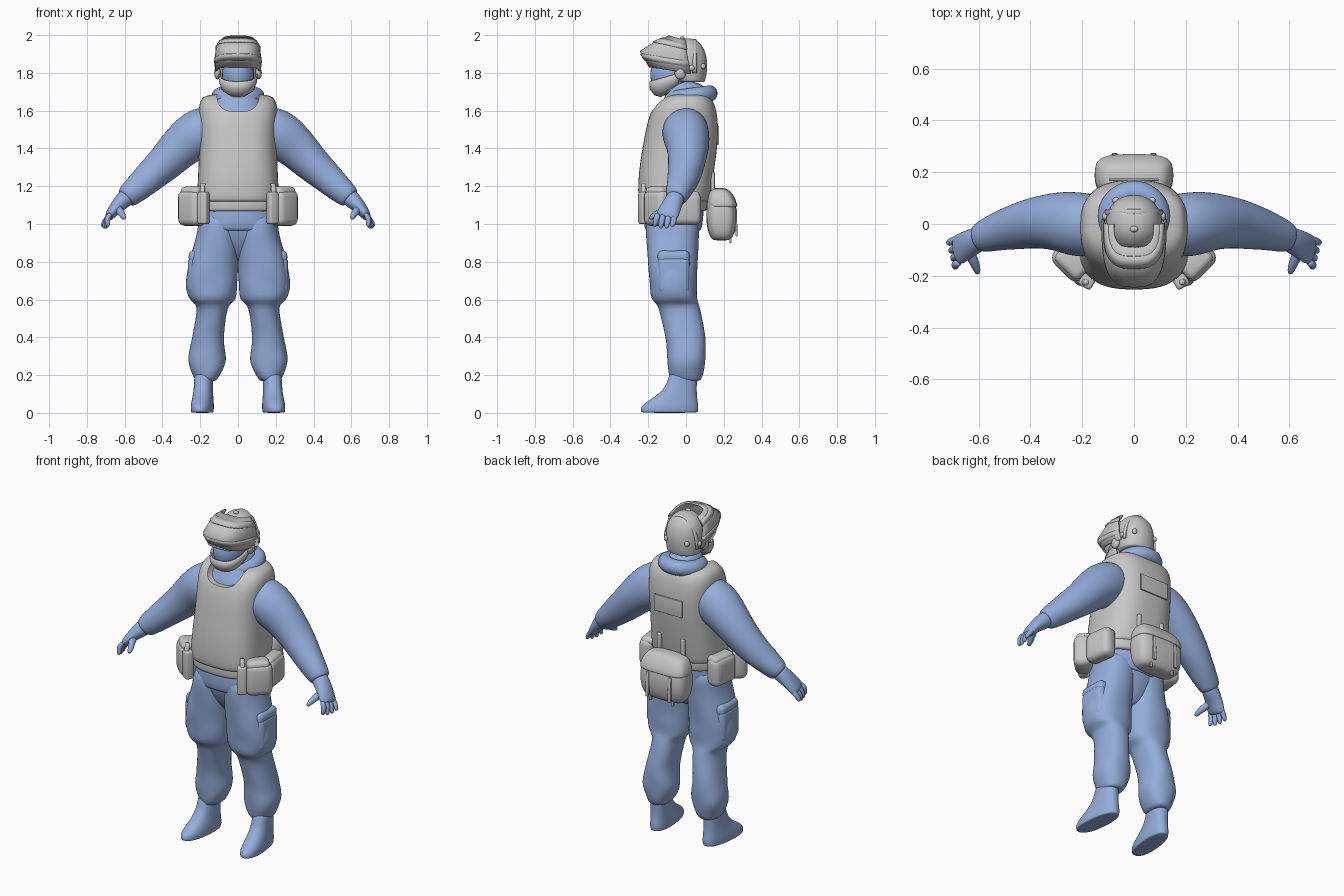
import bpy, bmesh, math
from mathutils import Vector, Matrix

if "Cube" in bpy.data.objects:
    bpy.data.objects.remove(bpy.data.objects["Cube"])

def material(name, rgb):
    m = bpy.data.materials.new(name)
    m.diffuse_color = (*rgb, 1)
    m.use_nodes = True
    m.node_tree.nodes["Principled BSDF"].inputs["Base Color"].default_value = m.diffuse_color
    return m

BLUE = material("cloth_blue", (0.30, 0.42, 0.71))
GREY = material("gear_grey", (0.57, 0.57, 0.57))

def finish(name, bm, mat, mirror=False, subsurf=0, bevel=0, solid=0):
    bmesh.ops.recalc_face_normals(bm, faces=bm.faces)
    me = bpy.data.meshes.new(name)
    bm.to_mesh(me)
    bm.free()
    me.shade_smooth()
    me.materials.append(mat)
    ob = bpy.data.objects.new(name, me)
    bpy.context.collection.objects.link(ob)
    if solid:
        m = ob.modifiers.new("thickness", 'SOLIDIFY')
        m.thickness, m.offset = solid, 0
    if bevel:
        m = ob.modifiers.new("round", 'BEVEL')
        m.width, m.segments = bevel, 4
    if subsurf:
        m = ob.modifiers.new("smooth", 'SUBSURF')
        m.levels = m.render_levels = subsurf
    if mirror:
        m = ob.modifiers.new("mirror", 'MIRROR')
        m.use_mirror_merge = False
    return ob

def skin(bm, loops):
    rings = [[bm.verts.new(p) for p in loop] for loop in loops]
    n = len(rings[0])
    for a, b in zip(rings, rings[1:]):
        for i in range(n):
            j = (i + 1) % n
            bm.faces.new((a[i], a[j], b[j], b[i]))
    bm.faces.new(rings[0])
    bm.faces.new(rings[-1])

def power(v, e):
    return math.copysign(abs(v) ** e, v)

def loft(name, mat, rings, mirror=False, square=2.3, fold=0, turn=0, n=20):
    """Stacked horizontal rings: (z, centre x, half width, front y, back y)."""
    bm, loops, e = bmesh.new(), [], 2 / square
    for z, cx, rx, yf, yb in rings:
        loop = []
        for i in range(n):
            a = math.tau * i / n
            s = 1 + fold * math.sin(3 * a + 40 * z)
            loop.append((cx + rx * s * power(math.cos(a), e),
                         (yf + yb) / 2 + (yb - yf) / 2 * s * power(math.sin(a), e), z))
        loops.append(loop)
    skin(bm, loops)
    if turn:
        bmesh.ops.rotate(bm, verts=bm.verts, cent=(rings[0][1], 0, 0),
                         matrix=Matrix.Rotation(math.radians(turn), 3, 'Z'))
    return finish(name, bm, mat, mirror, 2)

def tube(name, mat, path, mirror=False, fold=0, n=14, subsurf=2):
    """Path points: (x, y, z, radius across, radius along y)."""
    bm, loops = bmesh.new(), []
    pts = [Vector(p[:3]) for p in path]
    for k, p in enumerate(path):
        t = (pts[min(k + 1, len(pts) - 1)] - pts[max(k - 1, 0)]).normalized()
        up = t.cross(Vector((0, 1, 0))).normalized()
        side = up.cross(t)
        loop = []
        for i in range(n):
            a = math.tau * i / n
            s = 1 + fold * math.sin(3 * a + 30 * p[0])
            loop.append(pts[k] + up * p[3] * s * math.cos(a) + side * p[4] * s * math.sin(a))
        loops.append(loop)
    skin(bm, loops)
    return finish(name, bm, mat, mirror, subsurf)

def shell(name, mat, rows, thick, n=28, e=.75):
    """Curved sheet round the front: (half width, end y, front y, end z, front z)."""
    bm, grid = bmesh.new(), []
    for hw, ye, yf, ze, zf in rows:
        row = []
        for i in range(n + 1):
            t = math.pi * (i / n - 0.5)
            c = max(math.cos(t), 0) ** e
            row.append(bm.verts.new((hw * power(math.sin(t), e),
                                     ye + (yf - ye) * c, ze + (zf - ze) * c)))
        grid.append(row)
    for a, b in zip(grid, grid[1:]):
        for i in range(n):
            bm.faces.new((a[i], a[i + 1], b[i + 1], b[i]))
    return finish(name, bm, mat, solid=thick)

def box(name, mat, size, loc, rz=0, rx=0, bevel=0.02, mirror=False):
    bm = bmesh.new()
    m = (Matrix.Translation(loc) @ Matrix.Rotation(math.radians(rz), 4, 'Z')
         @ Matrix.Rotation(math.radians(rx), 4, 'X') @ Matrix.Diagonal((*size, 1)))
    bmesh.ops.create_cube(bm, size=1, matrix=m)
    return finish(name, bm, mat, mirror, bevel=bevel)

def ball(name, mat, radii, loc, mirror=False):
    bm = bmesh.new()
    bmesh.ops.create_uvsphere(bm, u_segments=28, v_segments=16, radius=1,
                              matrix=Matrix.Translation(loc) @ Matrix.Diagonal((*radii, 1)))
    return finish(name, bm, mat, mirror)

# Boots, toes turned slightly out
loft("boots", BLUE, [(0, .18, .054, -.235, .06), (.006, .18, .058, -.243, .066),
     (.035, .18, .06, -.243, .068), (.062, .18, .057, -.205, .063), (.10, .18, .052, -.145, .058),
     (.15, .18, .05, -.1, .058), (.24, .18, .05, -.085, .06)], True, turn=6)
# Trousers: baggy calf, overhang above the knee, seat
loft("trouser_legs", BLUE, [(.165, .17, .05, -.07, .07), (.18, .168, .062, -.085, .085),
     (.22, .165, .084, -.097, .095), (.28, .165, .106, -.1, .105), (.34, .162, .093, -.102, .107),
     (.40, .16, .084, -.11, .104), (.50, .143, .08, -.132, .088), (.57, .135, .082, -.15, .07),
     (.59, .135, .115, -.175, .063), (.62, .138, .132, -.188, .06), (.68, .14, .139, -.193, .06),
     (.75, .137, .136, -.2, .06), (.85, .122, .126, -.208, .065), (.95, .105, .108, -.213, .072),
     (1.08, .1, .11, -.213, .085)], True, fold=.025)
loft("trouser_seat", BLUE, [(.79, 0, .04, -.1, .0), (.86, 0, .13, -.16, .045),
     (.95, 0, .18, -.205, .07), (1.05, 0, .2, -.215, .09), (1.15, 0, .2, -.21, .1)])
loft("jacket_hem", BLUE, [(.96, 0, .19, -.2, .07), (.968, 0, .203, -.217, .082),
     (1.0, 0, .21, -.225, .09), (1.06, 0, .208, -.225, .095), (1.12, 0, .2, -.22, .1)])
box("cargo_pockets", BLUE, (.07, .17, .2), (.23, -.065, .73), bevel=.032, mirror=True)
box("cargo_flaps", BLUE, (.07, .17, .07), (.226, -.065, .825), bevel=.028, mirror=True)

# Sleeves, gloves
tube("sleeves", BLUE, [(.08, 0, 1.54, .10, .10), (.2, -.005, 1.49, .142, .136),
     (.3, .012, 1.415, .118, .115), (.39, .005, 1.32, .1, .1), (.45, -.008, 1.265, .09, .092),
     (.51, -.025, 1.21, .079, .08), (.57, -.045, 1.16, .068, .066), (.592, -.052, 1.14, .06, .058),
     (.597, -.054, 1.135, .045, .045)], True, fold=.03)
tube("palms", BLUE, [(.57, -.045, 1.16, .045, .045), (.605, -.06, 1.128, .049, .05),
     (.645, -.08, 1.09, .036, .056), (.675, -.098, 1.05, .028, .062),
     (.688, -.105, 1.03, .02, .054)], True)
for i in range(4):
    y, drop = -.056 - .031 * i, (.008, 0, 0, .008)[i]
    tube(f"finger_{i + 1}", BLUE, [(.672, y, 1.06, .015, .016), (.695, y - .008, 1.025, .016, .017),
         (.713 - .008 * i, y - .014, .995 + drop, .014, .015),
         (.72 - .01 * i, y - .018, .975 + drop, .009, .009)], True, n=10, subsurf=1)
tube("thumbs", BLUE, [(.64, -.09, 1.09, .024, .024), (.624, -.135, 1.065, .021, .021),
     (.608, -.17, 1.042, .017, .017), (.602, -.195, 1.027, .01, .01)], True, n=10, subsurf=1)

# Collar and rolled hood
loft("collar", BLUE, [(1.48, 0, .16, -.17, .12), (1.58, 0, .155, -.165, .13), (1.62, 0, .145, -.145, .13),
     (1.66, 0, .125, -.12, .14), (1.70, 0, .09, -.1, .13), (1.76, 0, .07, -.09, .06)])
bpy.ops.mesh.primitive_torus_add(major_radius=.096, minor_radius=.044, major_segments=36,
     minor_segments=14, location=(0, .028, 1.677), rotation=(math.radians(8), 0, 0))
hood = bpy.context.object
hood.name = "rolled_hood"
hood.data.materials.append(BLUE)
hood.data.shade_smooth()

# Armour vest with a squarish neckline cut at the front
vest = loft("vest", GREY, [(1.115, 0, .2, -.235, .11), (1.12, 0, .218, -.253, .122),
     (1.2, 0, .215, -.255, .137), (1.3, 0, .21, -.248, .152), (1.45, 0, .203, -.223, .172),
     (1.55, 0, .207, -.203, .17), (1.62, 0, .21, -.175, .157), (1.665, 0, .195, -.135, .137),
     (1.69, 0, .16, -.085, .1)], square=2.7, n=32)
bm = bmesh.new()
bmesh.ops.create_cone(bm, cap_ends=True, segments=40, radius1=1, radius2=1, depth=.36,
                      matrix=Matrix.Rotation(math.pi / 2, 4, 'X'))
for v in bm.verts:
    v.co = (.112 * power(v.co.x, .7), v.co.y - .13, 1.70 + .105 * power(v.co.z, .7))
cutter = finish("neck_cutter", bm, GREY)
cutter.hide_render = True
cut = vest.modifiers.new("neckline", 'BOOLEAN')
cut.object, cut.operation = cutter, 'DIFFERENCE'
bpy.ops.object.select_all(action='DESELECT')
vest.select_set(True)
bpy.context.view_layer.objects.active = vest
bpy.ops.object.convert(target='MESH')
bpy.ops.object.shade_smooth_by_angle(angle=math.radians(40))
bpy.data.objects.remove(cutter)
box("back_patch", GREY, (.19, .009, .1), (0, .171, 1.47), bevel=.002)

# Belt and pouches
loft("belt", GREY, [(1.065, 0, .212, -.228, .1), (1.07, 0, .22, -.24, .112),
     (1.13, 0, .22, -.242, .12), (1.135, 0, .21, -.23, .11)], square=2.5)
box("front_pouches", GREY, (.15, .1, .19), (.243, -.148, 1.085), rz=45, bevel=.036, mirror=True)
box("pouch_flaps", GREY, (.13, .095, .06), (.235, -.145, 1.168), rz=45, bevel=.026, mirror=True)
box("magazine_pouches", GREY, (.055, .05, .17), (.182, -.222, 1.085), rz=30, bevel=.012, mirror=True)
tube("pouch_rods", GREY, [(.192, -.225, 1.10, .014, .014), (.19, -.225, 1.15, .014, .014),
     (.185, -.225, 1.215, .012, .012)], True, n=10, subsurf=0)
box("hip_pouches", GREY, (.09, .17, .17), (.236, -.005, 1.08), rz=8, bevel=.035, mirror=True)
box("hip_pouch_flaps", GREY, (.08, .15, .05), (.23, -.005, 1.15), rz=8, bevel=.022, mirror=True)
# Rear pouch, fuller towards the bottom
loft("back_pouch", GREY, [(.912, 0, .1, .15, .225), (.925, 0, .13, .13, .245), (.97, 0, .15, .112, .265),
     (1.04, 0, .155, .105, .272), (1.10, 0, .15, .108, .265), (1.15, 0, .138, .115, .245),
     (1.178, 0, .12, .125, .225), (1.186, 0, .1, .14, .21)], square=3.4)
loft("back_pouch_flap", GREY, [(1.088, 0, .148, .12, .262), (1.092, 0, .155, .11, .275),
     (1.13, 0, .15, .11, .264), (1.17, 0, .13, .12, .24), (1.192, 0, .1, .14, .21)], square=3.4)
box("back_pouch_straps", GREY, (.022, .012, .15), (.075, .265, 1.01), rx=2, bevel=.004, mirror=True)
box("strap_tails", GREY, (.018, .012, .06), (.075, .235, .93), bevel=.004, mirror=True)
box("harness_straps", GREY, (.026, .022, .13), (.08, .142, 1.21), bevel=.006, mirror=True)

# Masked head and chin guard
ball("masked_head", BLUE, (.084, .102, .115), (0, -.087, 1.79))
shell("chin_guard", GREY, [(.1, -.035, -.19, 1.80, 1.755), (.098, -.035, -.188, 1.77, 1.715),
      (.088, -.04, -.165, 1.745, 1.685), (.06, -.05, -.13, 1.735, 1.675)], .008)

# Helmet with raised visor, rail and fittings
loft("helmet", GREY, [(1.75, 0, .092, -.05, .095), (1.756, 0, .1, -.06, .102),
     (1.80, 0, .109, -.1, .112), (1.86, 0, .112, -.118, .116), (1.92, 0, .1, -.102, .102),
     (1.962, 0, .07, -.07, .074), (1.984, 0, .028, -.03, .036)], square=2.1)
shell("visor", GREY, [(.08, .0, -.09, 1.972, 1.993), (.112, 0, -.165, 1.925, 1.96),
      (.119, .01, -.24, 1.87, 1.915), (.117, .025, -.192, 1.795, 1.832)], .01, e=.65)
shell("visor_band", GREY, [(.1, 0, -.125, 1.953, 1.984), (.117, .005, -.172, 1.922, 1.964)],
      .008, e=.65)
shell("visor_lower_band", GREY, [(.122, .012, -.24, 1.862, 1.902),
      (.121, .02, -.217, 1.83, 1.868)], .008, e=.65)
arc = [math.pi * i / 16 for i in range(17)]
tube("helmet_rail", GREY, [(.107 * math.cos(a), .045, 1.80 + .172 * math.sin(a), .008, .012)
     for a in arc], n=8, subsurf=0)
ball("ear_fittings", GREY, (.018, .03, .034), (.108, -.03, 1.80), True)
ball("side_knobs", GREY, (.013, .016, .016), (.11, .03, 1.825), True)
ball("rear_knobs", GREY, (.014, .014, .016), (.07, .09, 1.835), True)
ball("crown_knob", GREY, (.016, .012, .01), (0, -.02, 1.984))
